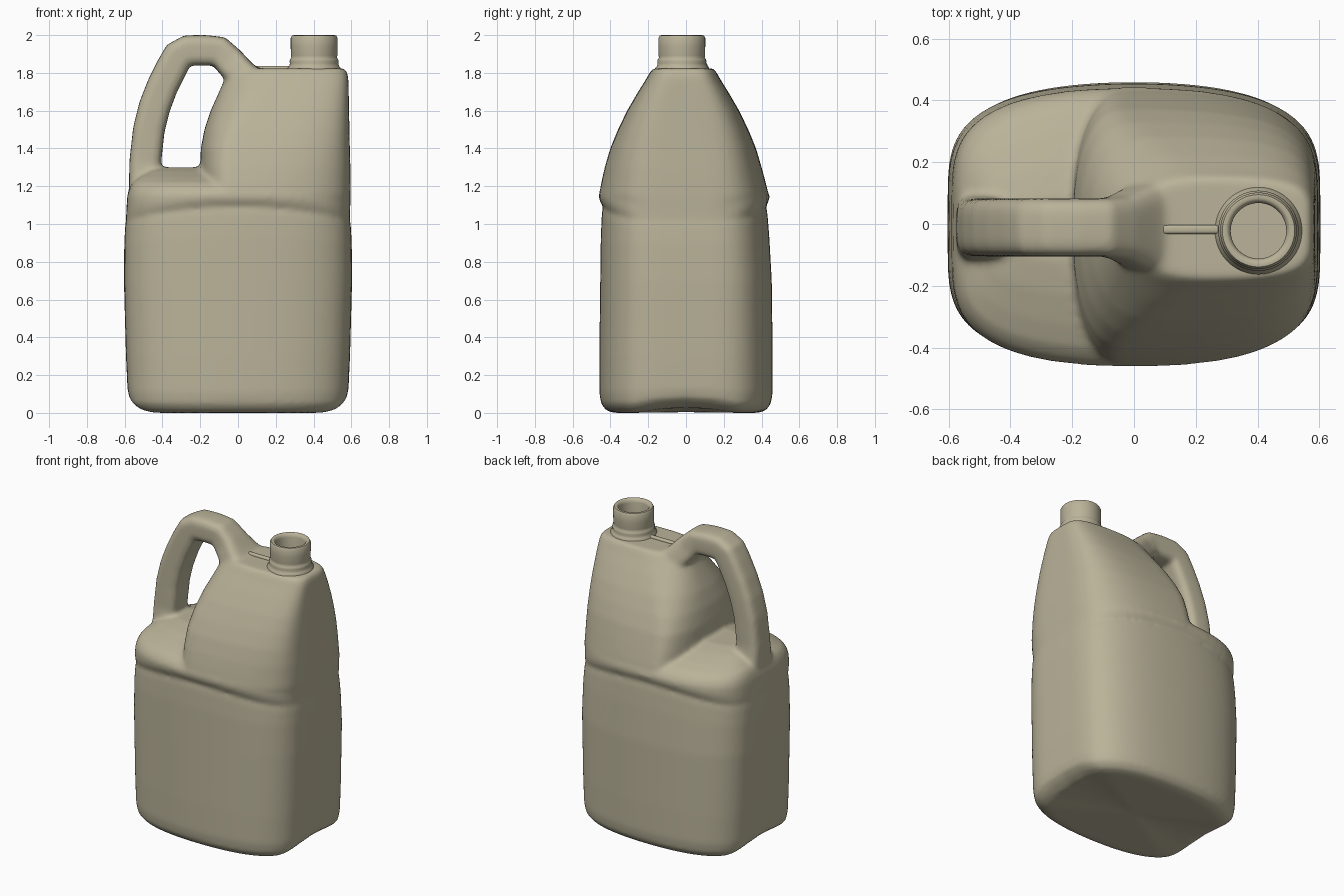
import bpy, bmesh, math
from mathutils import Vector

if "Cube" in bpy.data.objects:
    bpy.data.objects.remove(bpy.data.objects["Cube"])

plastic = bpy.data.materials.new("beige_plastic")
plastic.diffuse_color = (0.49, 0.45, 0.32, 1)
plastic.use_nodes = True
plastic.node_tree.nodes["Principled BSDF"].inputs["Base Color"].default_value = plastic.diffuse_color


def make_object(name, bm):
    bmesh.ops.recalc_face_normals(bm, faces=bm.faces)
    mesh = bpy.data.meshes.new(name)
    bm.to_mesh(mesh)
    bm.free()
    mesh.materials.append(plastic)
    obj = bpy.data.objects.new(name, mesh)
    bpy.context.collection.objects.link(obj)
    return obj


def loft(bm, rings, closed=False):
    """Skin a list of point rings, capping both ends with a fan unless closed."""
    loops = [[bm.verts.new(p) for p in ring] for ring in rings]
    n = len(loops[0])
    pairs = list(zip(loops, loops[1:])) + ([(loops[-1], loops[0])] if closed else [])
    for a, b in pairs:
        for i in range(n):
            bm.faces.new((a[i], a[(i + 1) % n], b[(i + 1) % n], b[i]))
    if not closed:
        for loop in (loops[0], loops[-1]):
            mid = bm.verts.new(sum((v.co for v in loop), Vector()) / n)
            for i in range(n):
                bm.faces.new((loop[i], loop[(i + 1) % n], mid))


def body_ring(z, xl, xr, hy, arch=0.0, lift=0.0, cut=0.0, steps=48):
    """Barrel-sided rounded rectangle; cut rounds off a shortened left end."""
    half = []
    shift = -0.015 * min(max((z - 0.7) / 0.6, 0), 1)
    bulge = 0.18 * (1 - min(max((z - 1.2) / 0.6, 0), 1))
    for i in range(steps + 1):
        x = (xl + xr) / 2 - (xr - xl) / 2 * math.cos(math.pi * i / steps)
        u = min(1, abs(x) / xr)
        w = (1 - bulge * u * u) * (1 - u ** 4.8) ** (1 / 4.8)
        if cut and x < xl + cut:
            w *= max(0, 1 - ((xl + cut - x) / cut) ** 2.4) ** (1 / 2.4)
        half.append((x, hy * w))
    pts = [(x, -y) for x, y in half] + [(x, y) for x, y in half[-2:0:-1]]
    ring = []
    for x, y in pts:
        dz = arch * (1 - (x / 0.6) ** 2)
        dz += lift * abs(x / 0.6) ** 4 * max(0, 1 - (y / 0.28) ** 2)
        ring.append((x, y + shift, z + dz))
    return ring


bm = bmesh.new()

# lower body with raised band and domed shoulder: z, half x, half y, arch, lift
lower = [(0.0, 0.50, 0.385, 0, 0.06), (0.015, 0.545, 0.425, 0, 0.06),
         (0.05, 0.575, 0.45, 0, 0.04), (0.11, 0.585, 0.459, 0, 0.02),
         (0.3, 0.593, 0.459, 0, 0), (0.7, 0.604, 0.454, 0, 0),
         (0.9, 0.602, 0.446, 0.03, 0), (0.99, 0.597, 0.438, 0.07, 0),
         (1.02, 0.592, 0.430, 0.07, 0), (1.05, 0.592, 0.446, 0.07, 0),
         (1.09, 0.590, 0.453, 0.05, 0), (1.15, 0.586, 0.451, 0.01, 0),
         (1.19, 0.576, 0.432, 0, 0), (1.22, 0.56, 0.395, 0, 0),
         (1.25, 0.52, 0.32, 0, 0), (1.28, 0.47, 0.22, 0, 0), (1.30, 0.40, 0.12, 0, 0)]
loft(bm, [body_ring(z, -x, x, y, a, l) for z, x, y, a, l in lower])

# tapering upper body: z, left x, right x, half y, left rounding
upper = [(1.0, -0.17, 0.592, 0.41, 0.16), (1.08, -0.18, 0.594, 0.425, 0.16),
         (1.15, -0.2, 0.596, 0.449, 0.16), (1.22, -0.2, 0.596, 0.435, 0.16),
         (1.3, -0.2, 0.595, 0.415, 0.16), (1.4, -0.197, 0.592, 0.386, 0.17),
         (1.5, -0.178, 0.59, 0.345, 0.19), (1.6, -0.145, 0.588, 0.297, 0.22),
         (1.7, -0.1, 0.586, 0.239, 0.25), (1.77, -0.07, 0.584, 0.195, 0.28),
         (1.805, -0.05, 0.578, 0.176, 0.3), (1.824, -0.02, 0.56, 0.161, 0.3)]
loft(bm, [body_ring(z, xl, xr, y, cut=c) for z, xl, xr, y, c in upper])

# handle: x, z, half width across y, half thickness
path = [(-0.48, 1.1, 0.13, 0.09), (-0.491, 1.22, 0.11, 0.086), (-0.491, 1.33, 0.095, 0.084),
        (-0.472, 1.5, 0.094, 0.084), (-0.442, 1.62, 0.094, 0.084), (-0.40, 1.73, 0.094, 0.083),
        (-0.35, 1.83, 0.094, 0.083), (-0.315, 1.893, 0.094, 0.083), (-0.27, 1.919, 0.094, 0.081),
        (-0.18, 1.920, 0.094, 0.081), (-0.10, 1.914, 0.094, 0.081), (-0.05, 1.866, 0.104, 0.081),
        (0.01, 1.80, 0.135, 0.083), (0.09, 1.725, 0.17, 0.084)]
rings = []
for i, (x, z, w, t) in enumerate(path):
    a, b = path[max(i - 1, 0)], path[min(i + 1, len(path) - 1)]
    d = Vector((b[0] - a[0], 0, b[1] - a[1])).normalized()
    normal = Vector((-d.z, 0, d.x))
    ring = []
    for k in range(32):
        c, s = math.cos(math.tau * k / 32), math.sin(math.tau * k / 32)
        u = math.copysign(abs(c) ** 0.5, c) * w
        v = math.copysign(abs(s) ** 0.5, s) * t
        ring.append(Vector((x, -0.011 + u, z)) + normal * v)
    rings.append(ring)
loft(bm, rings)

# fuse body and handle into one softly blended skin
jug = make_object("jug_body", bm)
remesh = jug.modifiers.new("fuse", 'REMESH')
remesh.mode = 'VOXEL'
remesh.voxel_size = 0.013
soften = jug.modifiers.new("soften", 'SMOOTH')
soften.factor = 0.5
soften.iterations = 10

# hollow neck turned from a profile: radius, z
profile = [(0.14, 1.79), (0.141, 1.826), (0.132, 1.836), (0.128, 1.85), (0.13, 1.862),
           (0.127, 1.872), (0.121, 1.88), (0.123, 1.892), (0.124, 1.94), (0.124, 1.985),
           (0.117, 1.998), (0.105, 2.0), (0.095, 1.993), (0.09, 1.975), (0.09, 1.79)]
bm = bmesh.new()
loft(bm, [[(0.403 + r * math.cos(math.tau * k / 48), -0.022 + r * math.sin(math.tau * k / 48), z)
           for k in range(48)] for r, z in profile], closed=True)
neck = make_object("neck", bm)

# small seam rib between neck and handle
bm = bmesh.new()
bmesh.ops.create_cube(bm, size=1)
for v in bm.verts:
    v.co = (0.19 + v.co.x * 0.2, -0.018 + v.co.y * 0.028, 1.822 + v.co.z * 0.03)
rib = make_object("seam_rib", bm)
bevel = rib.modifiers.new("round", 'BEVEL')
bevel.width = 0.009
bevel.segments = 3

# apply modifiers and smooth shading
for obj in (jug, neck, rib):
    bpy.ops.object.select_all(action='DESELECT')
    obj.select_set(True)
    bpy.context.view_layer.objects.active = obj
    bpy.ops.object.convert(target='MESH')
    bpy.ops.object.shade_smooth_by_angle(angle=math.radians(50))
